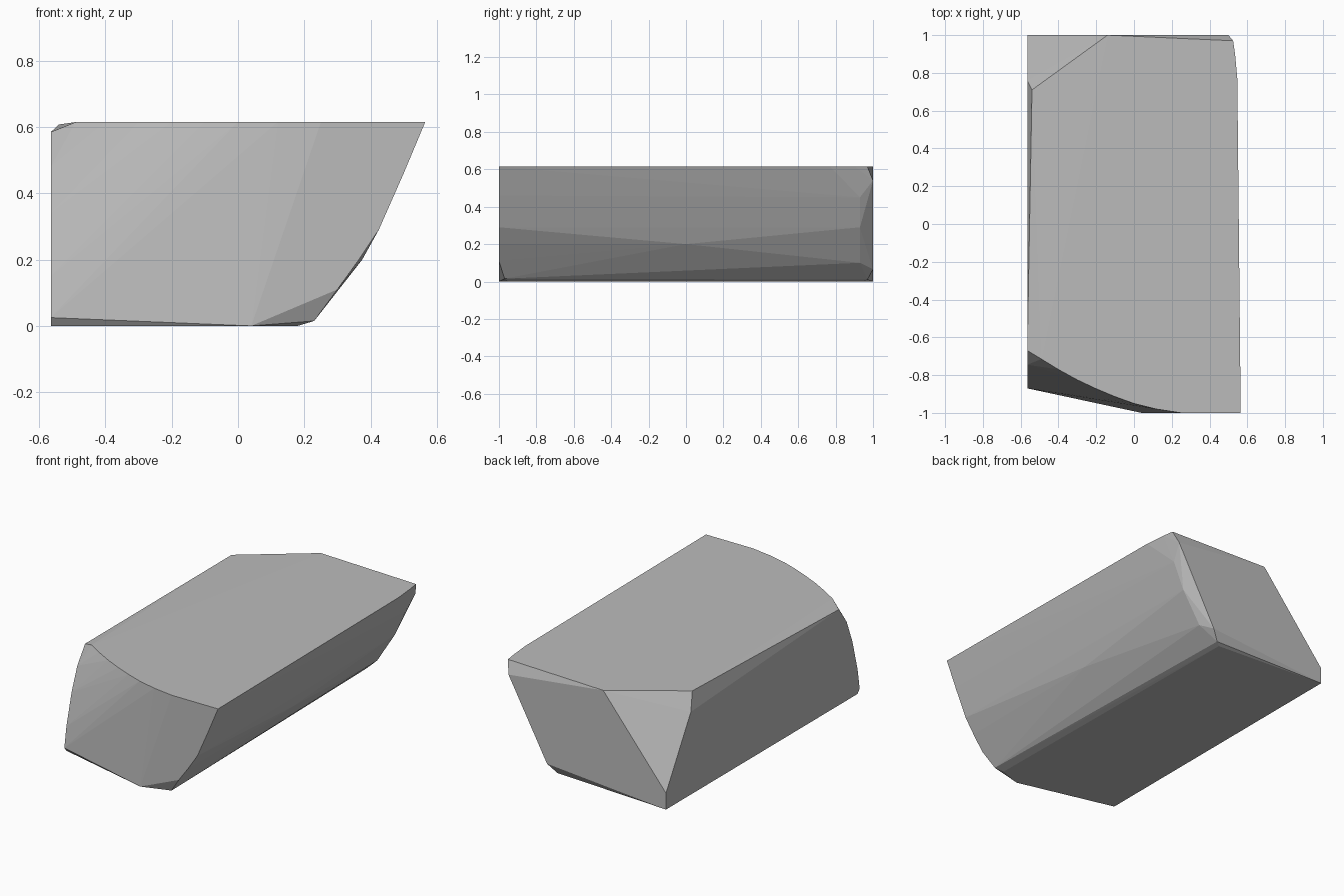
import bpy
import bmesh

cube = bpy.data.objects.get("Cube")
if cube:
    bpy.data.objects.remove(cube, do_unlink=True)

LEFT, BACK, FRONT, TOP = -0.565, 1.0, -1.0, 0.615


def make_material(name, rgb):
    colour = (*rgb, 1.0)
    material = bpy.data.materials.new(name)
    material.use_nodes = True
    material.diffuse_color = colour
    material.node_tree.nodes["Principled BSDF"].inputs["Base Color"].default_value = colour
    return material


def hull_object(name, points, material):
    """Wrap a tight convex solid around the outline points."""
    mesh = bpy.data.meshes.new(name)
    bm = bmesh.new()
    for point in points:
        bm.verts.new(point)
    result = bmesh.ops.convex_hull(bm, input=bm.verts[:])
    unused = {v for v in result["geom_interior"] if isinstance(v, bmesh.types.BMVert)}
    bmesh.ops.delete(bm, geom=list(unused), context="VERTS")
    bmesh.ops.recalc_face_normals(bm, faces=bm.faces[:])
    bm.to_mesh(mesh)
    bm.free()
    mesh.materials.append(material)
    block = bpy.data.objects.new(name, mesh)
    bpy.context.collection.objects.link(block)
    return block


# Rounded front rim of the flat top, as x and y
front_rim = [(x, y, TOP) for x, y in (
    (-0.49, -0.715), (-0.4, -0.77), (-0.3, -0.825), (-0.2, -0.872),
    (-0.1, -0.914), (0, -0.95), (0.12, -0.98), (0.25, FRONT))]

# Slightly bowed right rim of the top
right_rim = [(x, y, TOP) for x, y in (
    (0.565, FRONT), (0.553, 0.1), (0.547, 0.77), (0.535, 0.9), (0.525, 0.97))]

# Curved upright edge at the front left, as y and z
left_edge = [(LEFT, y, z) for y, z in (
    (-0.67, 0.585), (-0.745, 0.48), (-0.8, 0.34), (-0.85, 0.15),
    (-0.87, 0.025), (-0.85, 0))]

# Undercut right flank, as x and z, at the front and near the back
front_flank = [(x, FRONT, z) for x, z in (
    (0.5, 0.46), (0.425, 0.29), (0.365, 0.2), (0.3, 0.11))]
back_flank = [(x, 0.93, z) for x, z in ((0.48, 0.45), (0.41, 0.29), (0.29, 0.1))]
middle_flank = [(0.375, 0, 0.2)]

# Bevelled corners around the underside
base_corners = [
    (0.04, FRONT, 0), (0.23, -0.97, 0.015), (0.18, -0.95, 0),
    (0.19, 0.97, 0.01), (0.16, 0.95, 0), (LEFT, BACK, 0)]

# Back face and its cut-off upper left corner
back_corners = [
    (0.24, BACK, 0.065), (0.5, BACK, 0.54), (-0.14, BACK, TOP),
    (LEFT, BACK, 0.1), (LEFT, 0.76, 0.505), (-0.54, 0.71, 0.608)]

grey = make_material("plain grey", (0.5, 0.5, 0.5))
outline = (front_rim + right_rim + left_edge + front_flank + back_flank
           + middle_flank + base_corners + back_corners)
hull_object("faceted_block", outline, grey)
